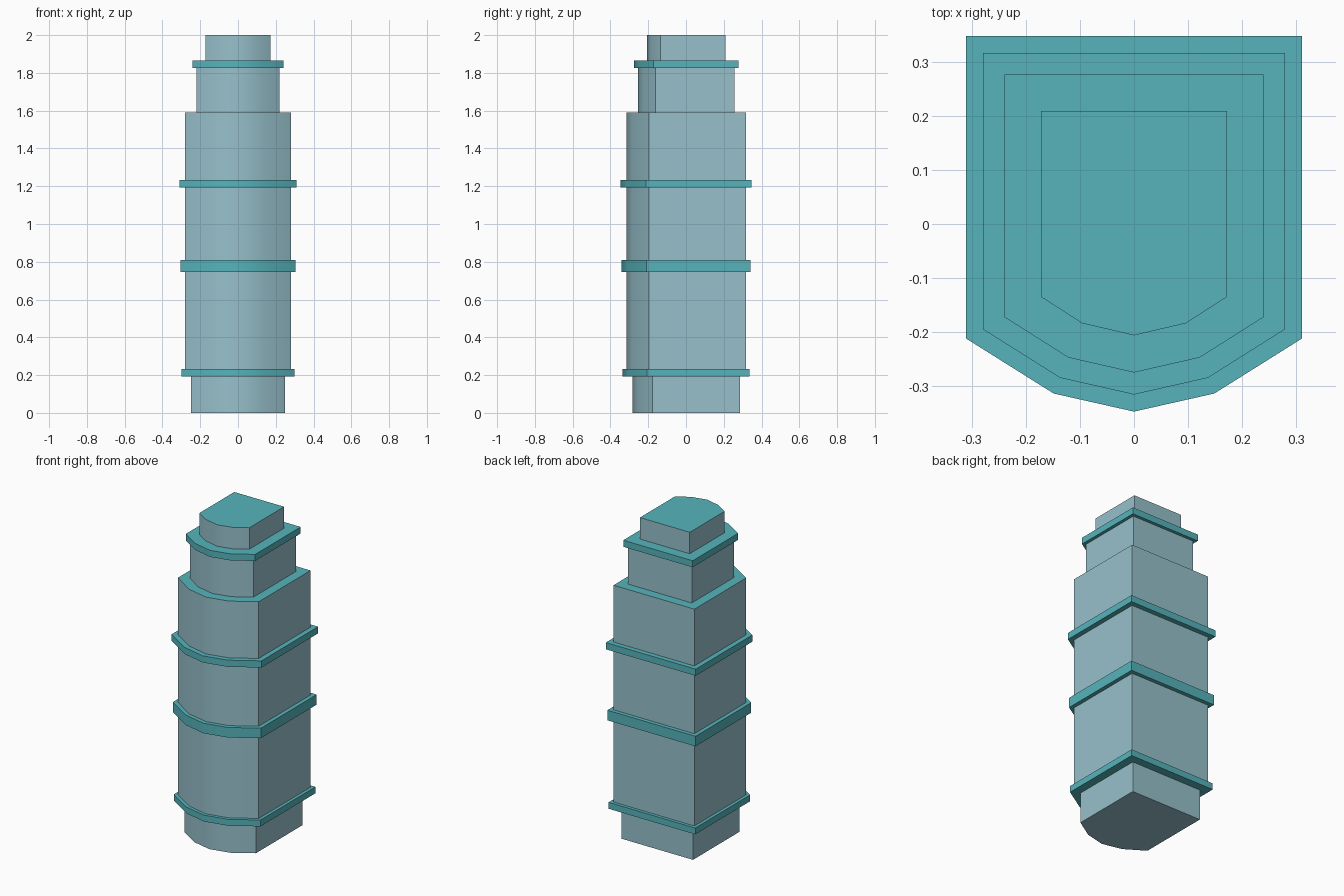
import bpy, bmesh, math

if "Cube" in bpy.data.objects:
    bpy.data.objects.remove(bpy.data.objects["Cube"])


def flat_material(name, rgb):
    m = bpy.data.materials.new(name)
    m.diffuse_color = (*rgb, 1.0)
    m.use_nodes = True
    m.node_tree.nodes["Principled BSDF"].inputs["Base Color"].default_value = m.diffuse_color
    return m


WALL = flat_material("pale blue grey wall", (0.31, 0.53, 0.60))
TRIM = flat_material("teal trim", (0.093, 0.456, 0.497))


def footprint(o):
    """Square-backed, bow-fronted outline, offset by o from the main shaft."""
    right = [(0.137 + 0.38 * o, -0.285 - 0.94 * o),
             (0.28 + o, -0.195 - 0.56 * o),
             (0.28 + o, 0.317 + o)]
    left = [(-x, y) for x, y in reversed(right)]
    return [(0, -0.316 - 1.02 * o)] + right + left


def tier(name, o, z0, z1, trim=False):
    bm = bmesh.new()
    pts = footprint(o)
    low = [bm.verts.new((x, y, z0)) for x, y in pts]
    high = [bm.verts.new((x, y, z1)) for x, y in pts]
    bm.faces.new(low[::-1])
    bm.faces.new(high)
    n = len(pts)
    for i in range(n):
        j = (i + 1) % n
        bm.faces.new((low[i], low[j], high[j], high[i]))
    bm.normal_update()
    # bands are all teal, wall tiers only on their roofs
    for f in bm.faces:
        f.material_index = 1 if trim or f.normal.z > 0.5 else 0
        f.smooth = True
    # soft shading across the bowed front, crisp corners elsewhere
    for e in bm.edges:
        e.smooth = e.calc_face_angle() < math.radians(30)
    mesh = bpy.data.meshes.new(name)
    bm.to_mesh(mesh)
    bm.free()
    mesh.materials.append(WALL)
    mesh.materials.append(TRIM)
    bpy.context.collection.objects.link(bpy.data.objects.new(name, mesh))


# wall tiers, slightly sunk into their neighbours
tier("base", -0.032, 0.0, 0.22)
tier("main_shaft", 0.0, 0.21, 1.589)
tier("upper_tier", -0.06, 1.57, 1.85)
tier("top_block", -0.1075, 1.84, 2.0)

# projecting ledges
tier("base_ledge", 0.02, 0.193, 0.233, True)
tier("lower_ledge", 0.025, 0.747, 0.81, True)
tier("middle_ledge", 0.031, 1.192, 1.234, True)
tier("upper_ledge", -0.04, 1.825, 1.866, True)
